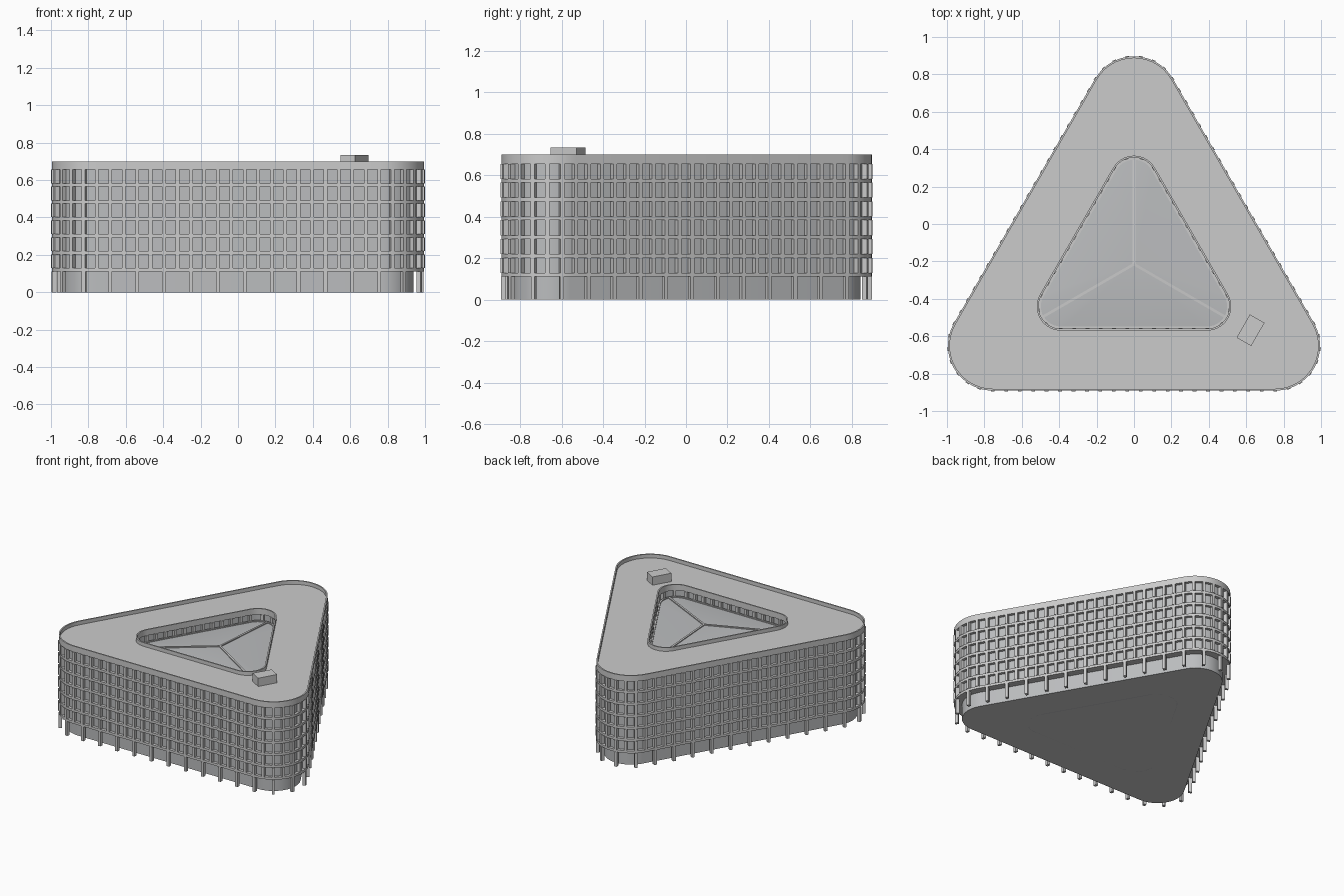
import bpy, bmesh, math
from mathutils import Vector, Matrix

if "Cube" in bpy.data.objects:
    bpy.data.objects.remove(bpy.data.objects["Cube"])

CY = -0.215                                   # centroid of both triangles
OUT_A, OUT_R = 0.755, 0.24                    # outer half side, corner radius
IN_A, IN_R = 0.391, 0.119                     # courtyard half side, corner radius
ARC = 14                                      # segments per rounded corner
ROWS = [0.111 + 0.0907 * i for i in range(7)] # undersides of floor bands
BAND = 0.018
ROOF = 0.672

glass = bpy.data.materials.new("glass_grey")
glass.diffuse_color = (0.5, 0.51, 0.52, 1)
glass.use_nodes = True
glass.node_tree.nodes["Principled BSDF"].inputs["Base Color"].default_value = glass.diffuse_color


def corner(a, k):
    """Centre of corner k and the start angle of its arc."""
    ang = math.radians(-30 + 120 * k)
    d = 2 * a / math.sqrt(3)
    return Vector((d * math.cos(ang), CY + d * math.sin(ang))), math.radians(-90 + 120 * k)


def outline(a, r):
    pts = []
    for k in range(3):
        c, s = corner(a, k)
        for i in range(ARC + 1):
            t = s + math.radians(120) * i / ARC
            pts.append(c + r * Vector((math.cos(t), math.sin(t))))
    return pts


def stations(a, r, side, bend):
    """Bay divisions round the outline: position and normal angle."""
    res = []
    for k in range(3):
        c, s = corner(a, k)
        for i in range(bend):
            t = s + math.radians(120) * i / bend
            res.append((c + r * Vector((math.cos(t), math.sin(t))), t))
        t = s + math.radians(120)
        n = r * Vector((math.cos(t), math.sin(t)))
        c2 = corner(a, (k + 1) % 3)[0]
        for i in range(side):
            res.append((c.lerp(c2, i / side) + n, t))
    return res


def finish(bm, name, mat=None, smooth=True):
    bmesh.ops.recalc_face_normals(bm, faces=bm.faces)
    me = bpy.data.meshes.new(name)
    bm.to_mesh(me)
    bm.free()
    ob = bpy.data.objects.new(name, me)
    bpy.context.collection.objects.link(ob)
    if mat:
        me.materials.append(mat)
    if smooth:
        bpy.ops.object.select_all(action='DESELECT')
        ob.select_set(True)
        bpy.context.view_layer.objects.active = ob
        bpy.ops.object.shade_smooth_by_angle(angle=math.radians(30))
    return ob


def add_ring(bm, po, pi, z0, z1):
    loops = [[bm.verts.new((p.x, p.y, z)) for p in pts]
             for pts, z in ((po, z0), (po, z1), (pi, z1), (pi, z0))]
    n = len(po)
    for j in range(4):
        a, b = loops[j], loops[(j + 1) % 4]
        for i in range(n):
            m = (i + 1) % n
            bm.faces.new((a[i], a[m], b[m], b[i]))


def ring(name, po, pi, levels, mat=None):
    bm = bmesh.new()
    for z0, z1 in levels:
        add_ring(bm, po, pi, z0, z1)
    return finish(bm, name, mat)


def add_box(bm, x, y, ang, size, z0, z1):
    m = (Matrix.Translation((x, y, (z0 + z1) / 2)) @ Matrix.Rotation(ang, 4, 'Z')
         @ Matrix.Diagonal((size[0], size[1], z1 - z0, 1)))
    bmesh.ops.create_cube(bm, size=1, matrix=m)


def posts(name, st, size, levels):
    bm = bmesh.new()
    for z0, z1 in levels:
        for p, t in st:
            add_box(bm, p.x, p.y, t, size, z0, z1)
    return finish(bm, name, smooth=False)


outer, inner = outline(OUT_A, OUT_R), outline(IN_A, IN_R)
gaps = [(ROWS[i] + BAND, ROWS[i + 1]) for i in range(6)]

# Floor slabs, roof deck and parapets
ring("floor_slabs", outer, inner, [(z, z + BAND) for z in ROWS[:6]])
ring("roof_deck", outer, inner, [(ROWS[6], ROOF)])
ring("outer_parapet", outer, outline(OUT_A, OUT_R - 0.01), [(ROOF - 0.01, 0.70)])
ring("courtyard_parapet", outline(IN_A, IN_R + 0.01), inner, [(ROOF - 0.01, 0.70)])

# Recessed window walls, outside and courtyard
ring("outer_windows", outline(OUT_A, OUT_R - 0.022), outline(OUT_A, OUT_R - 0.03),
     [(ROWS[0], ROWS[6])], glass)
ring("courtyard_windows", outline(IN_A, IN_R + 0.03), outline(IN_A, IN_R + 0.022),
     [(0.0, ROWS[6])], glass)
ring("ground_floor_wall", outline(OUT_A, OUT_R - 0.055), outline(OUT_A, OUT_R - 0.063),
     [(0.0, ROWS[0] + 0.005)], glass)

# Window piers and ground columns
posts("outer_piers", stations(OUT_A, OUT_R - 0.011, 21, 7), (0.03, 0.02), gaps)
posts("courtyard_piers", stations(IN_A, IN_R + 0.011, 11, 3), (0.03, 0.02), gaps)
posts("ground_columns", stations(OUT_A, OUT_R - 0.011, 21, 7)[::2], (0.024, 0.02), [(0, ROWS[0])])
posts("courtyard_columns", stations(IN_A, IN_R + 0.011, 11, 3)[::2], (0.024, 0.02), [(0, ROWS[0])])

# Ground slab
bm = bmesh.new()
loops = [[bm.verts.new((p.x, p.y, z)) for p in outline(OUT_A, OUT_R - 0.055)] for z in (0.0, 0.008)]
bm.faces.new(loops[0])
bm.faces.new(loops[1])
n = len(loops[0])
for i in range(n):
    m = (i + 1) % n
    bm.faces.new((loops[0][i], loops[0][m], loops[1][m], loops[1][i]))
finish(bm, "ground_slab")

# Shallow courtyard skylight with edge frame and three ridge bars
BASE, APEX = 0.605, 0.64
bm = bmesh.new()
edge = [bm.verts.new((p.x, p.y, BASE)) for p in inner]
tip = bm.verts.new((0, CY, APEX))
for i in range(len(edge)):
    bm.faces.new((edge[i], edge[(i + 1) % len(edge)], tip))
finish(bm, "skylight_glass", glass)
ring("skylight_frame", inner, outline(IN_A, IN_R - 0.012), [(BASE - 0.01, BASE + 0.008)])

bm = bmesh.new()
top = Vector((0, CY, APEX))
for k in range(3):
    c, s = corner(IN_A, k)
    t = s + math.radians(60)
    end = Vector((c.x + IN_R * math.cos(t), c.y + IN_R * math.sin(t), BASE))
    d = end - top
    m = (Matrix.Translation((top + end) / 2) @ d.to_track_quat('X', 'Z').to_matrix().to_4x4()
         @ Matrix.Diagonal((d.length, 0.014, 0.014, 1)))
    bmesh.ops.create_cube(bm, size=1, matrix=m)
finish(bm, "skylight_ridges", smooth=False)

# Rooftop stair housing
bm = bmesh.new()
add_box(bm, 0.623, -0.568, math.radians(60), (0.143, 0.09), ROOF - 0.005, 0.735)
finish(bm, "rooftop_housing", smooth=False)
